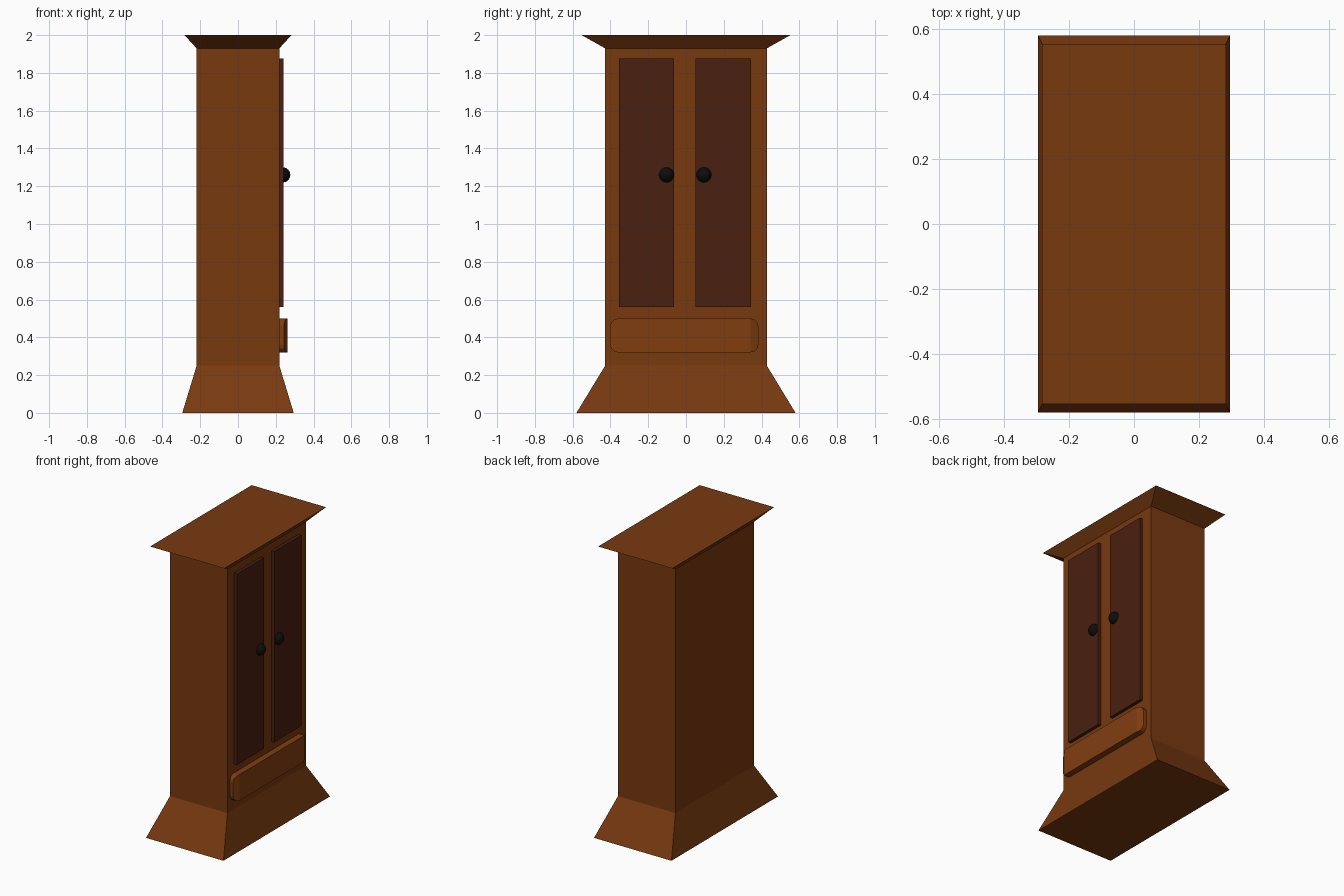
import bpy, bmesh
from mathutils import Vector, Matrix

if "Cube" in bpy.data.objects:
    bpy.data.objects.remove(bpy.data.objects["Cube"])


def material(name, rgb):
    m = bpy.data.materials.new(name)
    m.diffuse_color = (*rgb, 1)
    m.use_nodes = True
    m.node_tree.nodes["Principled BSDF"].inputs["Base Color"].default_value = m.diffuse_color
    return m


WOOD = material("wood", (0.188, 0.041, 0.005))
DARK = material("dark_wood", (0.067, 0.014, 0.005))
LIGHT = material("light_wood", (0.216, 0.048, 0.005))
BLACK = material("black", (0.004, 0.004, 0.004))


def finish(bm, name, mat, smooth=False):
    bmesh.ops.recalc_face_normals(bm, faces=bm.faces)
    for f in bm.faces:
        f.smooth = smooth
    me = bpy.data.meshes.new(name)
    bm.to_mesh(me)
    bm.free()
    me.materials.append(mat)
    ob = bpy.data.objects.new(name, me)
    bpy.context.collection.objects.link(ob)
    return ob


def box(lo, hi):
    lo, hi = Vector(lo), Vector(hi)
    bm = bmesh.new()
    bmesh.ops.create_cube(bm, size=1, matrix=Matrix.Translation((lo + hi) / 2)
                          @ Matrix.Diagonal((*(hi - lo), 1)))
    return bm


# Carcass: flared plinth, straight body and flared cornice as rectangular rings
bm = bmesh.new()
rings = []
for hx, hy, z in [(0.295, 0.58, 0), (0.219, 0.428, 0.25),
                  (0.219, 0.428, 1.93), (0.283, 0.553, 2.0)]:
    rings.append([bm.verts.new((sx * hx, sy * hy, z))
                  for sx, sy in [(-1, -1), (1, -1), (1, 1), (-1, 1)]])
for a, b in zip(rings, rings[1:]):
    for i in range(4):
        j = (i + 1) % 4
        bm.faces.new((a[i], a[j], b[j], b[i]))
bm.faces.new(rings[0])
bm.faces.new(rings[-1])
finish(bm, "cabinet_body", WOOD)

# Doors and knobs
for side, y0, y1, yk in [("left", -0.355, -0.063, -0.103),
                         ("right", 0.051, 0.345, 0.095)]:
    finish(box((0.19, y0, 0.56), (0.241, y1, 1.875)), side + "_door", DARK)
    bm = bmesh.new()
    bmesh.ops.create_uvsphere(bm, u_segments=24, v_segments=12, radius=0.04,
                              matrix=Matrix.Translation((0.237, yk, 1.26)))
    finish(bm, side + "_knob", BLACK, True)

# Drawer front: rounded corners, with the ends sloping back
Y0, Y1 = -0.402, 0.383
bm = box((0.19, Y0, 0.32), (0.262, Y1, 0.50))
edges = [e for e in bm.edges
         if abs(e.verts[0].co.x - e.verts[1].co.x) > 0.01]
bmesh.ops.bevel(bm, geom=edges, offset=0.042, segments=3, profile=0.5,
                affect='EDGES')
for cut in (Y0 + 0.042, Y1 - 0.042):
    bmesh.ops.bisect_plane(bm, geom=bm.verts[:] + bm.edges[:] + bm.faces[:],
                           plane_co=(0, cut, 0), plane_no=(0, 1, 0), dist=1e-4)
for v in bm.verts:
    over = max(Y0 + 0.042 - v.co.y, v.co.y - Y1 + 0.042, 0)
    if v.co.x > 0.25:
        v.co.x -= over * 0.45
finish(bm, "drawer_front", LIGHT)
